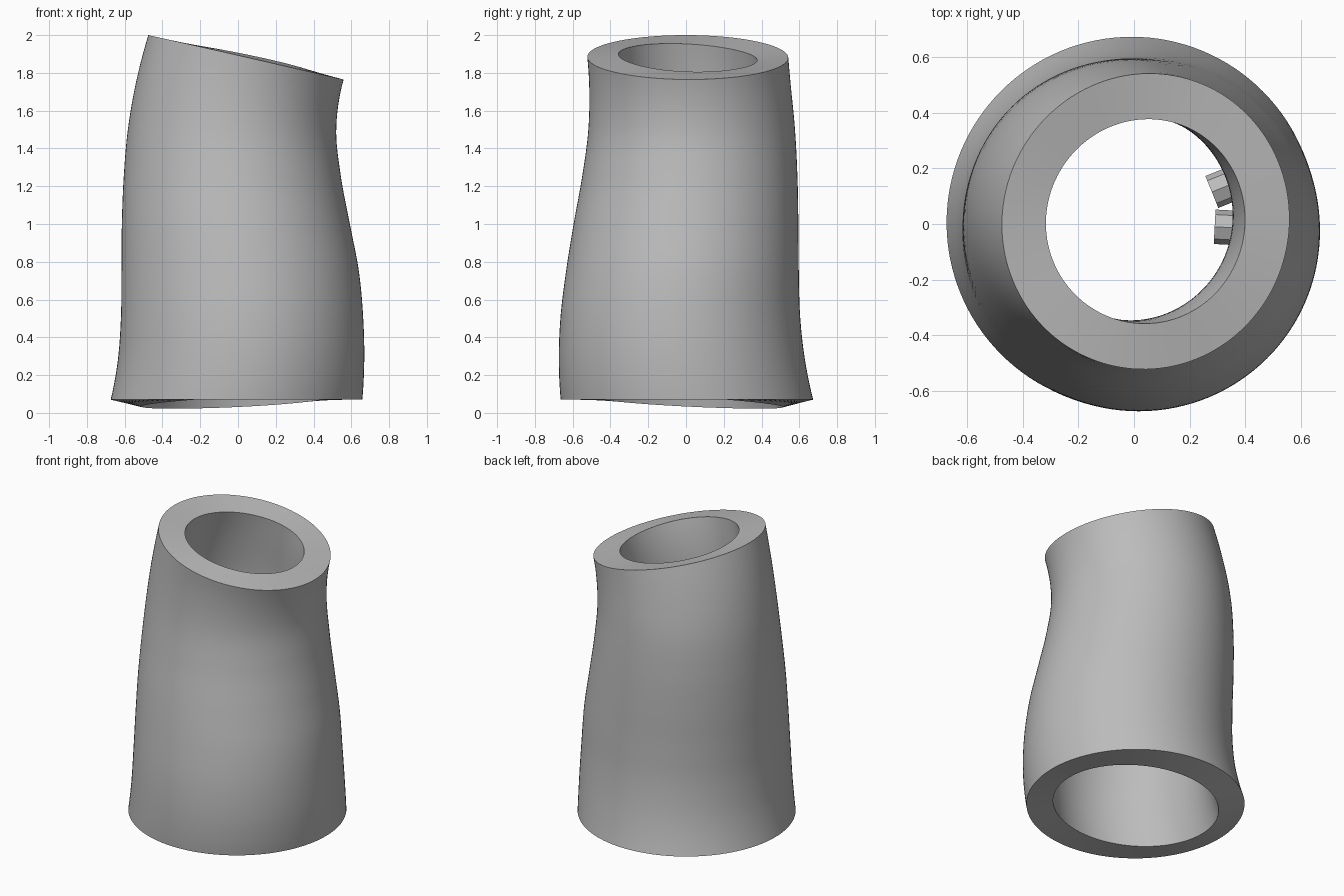
import bpy, bmesh, math
from mathutils import Matrix, Vector

if "Cube" in bpy.data.objects:
    bpy.data.objects.remove(bpy.data.objects["Cube"], do_unlink=True)

grey = bpy.data.materials.new("plain_grey")
grey.use_nodes = True
colour = (0.5, 0.5, 0.5, 1)
grey.diffuse_color = colour
grey.node_tree.nodes["Principled BSDF"].inputs["Base Color"].default_value = colour

# Side profiles sampled at even heights
STEP = 0.25
LEFT_X = (0.60, 0.65, 0.668, 0.663, 0.64, 0.592, 0.545, 0.52, 0.555, 0.65, 0.77)
RIGHT_X = (-0.78, -0.692, -0.64, -0.62, -0.617, -0.615, -0.605, -0.583, -0.54, -0.475, -0.39)
FRONT_Y = (-0.60, -0.655, -0.673, -0.665, -0.635, -0.595, -0.55, -0.517, -0.513, -0.535, -0.57)
BACK_Y = (0.78, 0.692, 0.635, 0.605, 0.597, 0.595, 0.59, 0.577, 0.553, 0.53, 0.50)
WALL = 0.165


def profile(knots, z):
    """Smooth curve through the evenly spaced knots."""
    u = z / STEP + 1
    i = min(int(u), len(knots) - 3)
    t = u - i
    a, b, c, d = knots[i - 1:i + 3]
    return b + t / 2 * (c - a + t * (2 * a - 5 * b + 4 * c - d + t * (3 * (b - c) + d - a)))


def finish(name, bm):
    bmesh.ops.recalc_face_normals(bm, faces=bm.faces)
    mesh = bpy.data.meshes.new(name)
    bm.to_mesh(mesh)
    bm.free()
    mesh.materials.append(grey)
    obj = bpy.data.objects.new(name, mesh)
    bpy.context.collection.objects.link(obj)
    bpy.ops.object.select_all(action="DESELECT")
    obj.select_set(True)
    bpy.context.view_layer.objects.active = obj
    return obj


# Curved sleeve: flat base ring, sloping top ring
SIDES, RINGS = 128, 48
bm = bmesh.new()
rings = []
for j in range(RINGS + 1):
    ring = []
    for k in range(SIDES):
        a = math.tau * k / SIDES
        ca, sa = math.cos(a), math.sin(a)
        z = 0.07 + (1.8125 - 0.1175 * ca) * j / RINGS
        x0, x1 = profile(RIGHT_X, z), profile(LEFT_X, z)
        y0, y1 = profile(FRONT_Y, z), profile(BACK_Y, z)
        ring.append(bm.verts.new(((x0 + x1 + (x1 - x0) * ca) / 2,
                                  (y0 + y1 + (y1 - y0) * sa) / 2, z)))
    rings.append(ring)
for low, high in zip(rings, rings[1:]):
    for k in range(SIDES):
        n = (k + 1) % SIDES
        bm.faces.new((low[k], low[n], high[n], high[k]))
sleeve = finish("curved_sleeve", bm)
if sleeve.data.polygons[0].normal.x < 0:
    sleeve.data.flip_normals()

# Wall thickness grows inward along the surface normals
solid = sleeve.modifiers.new("wall", "SOLIDIFY")
solid.thickness = WALL
solid.offset = -1
bpy.ops.object.modifier_apply(modifier=solid.name)
bpy.ops.object.shade_smooth_by_angle(angle=math.radians(35))

# Small faceted pegs on the inner wall
for name, tip, angle in (("lower_peg", (0.29, -0.01, 0.5), -3),
                         ("upper_peg", (0.28, 0.115, 0.56), 22)):
    bm = bmesh.new()
    length = 0.27
    bmesh.ops.create_cone(bm, cap_ends=True, segments=8, radius1=0.062, radius2=0.062, depth=length)
    turn = Matrix.Rotation(math.radians(angle), 4, "Z")
    place = Matrix.Translation(Vector(tip)) @ turn @ Matrix.Translation((length / 2, 0, 0))
    bmesh.ops.transform(bm, matrix=place @ Matrix.Rotation(math.pi / 2, 4, "Y"), verts=bm.verts)
    finish(name, bm)
